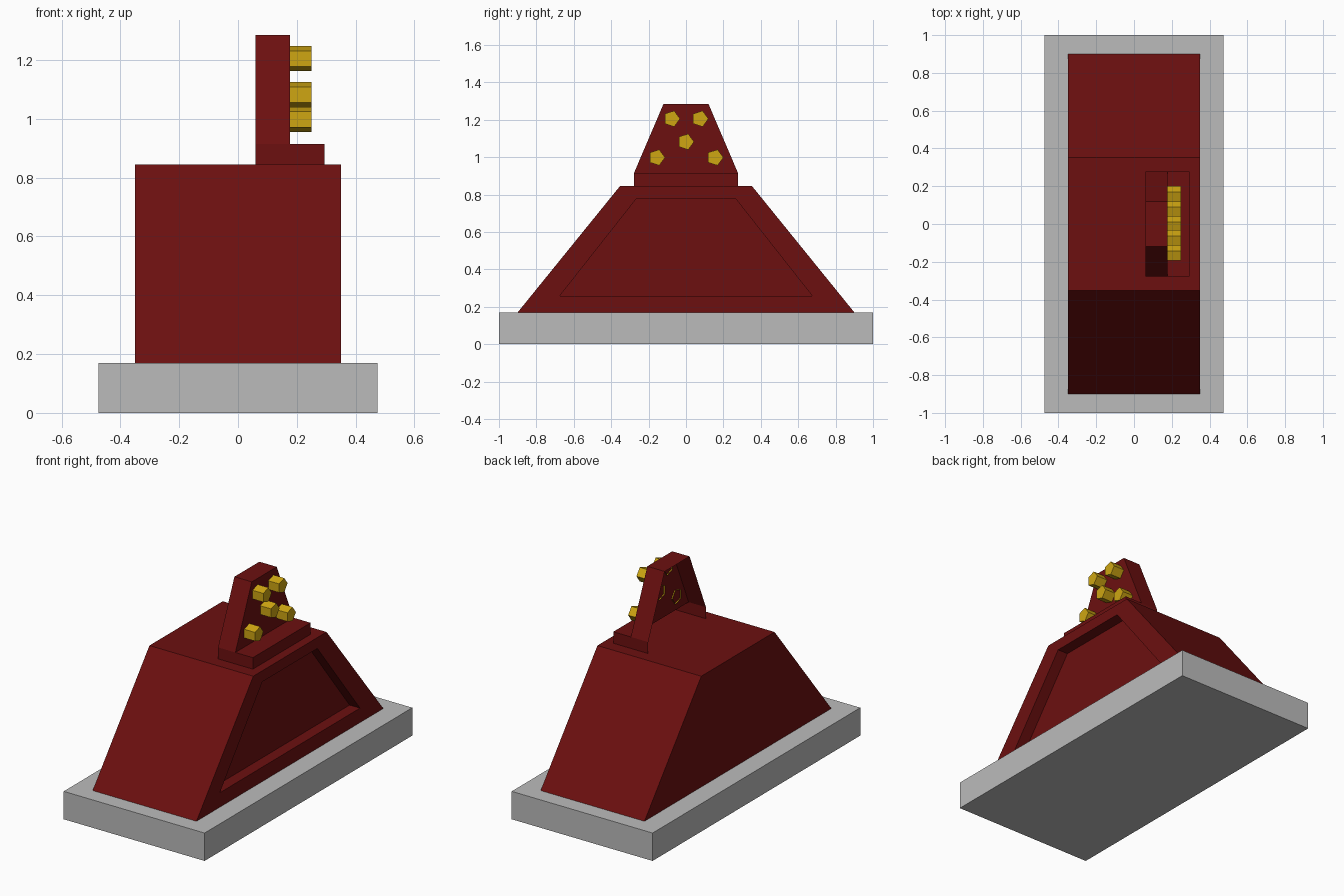
import bpy, bmesh, math

if "Cube" in bpy.data.objects:
    bpy.data.objects.remove(bpy.data.objects["Cube"])


def material(name, rgb):
    m = bpy.data.materials.new(name)
    m.diffuse_color = (*rgb, 1)
    m.use_nodes = True
    m.node_tree.nodes["Principled BSDF"].inputs["Base Color"].default_value = m.diffuse_color
    return m


GREY = material("stone_grey", (0.5, 0.5, 0.5))
RED = material("dark_red", (0.15, 0.005, 0.005))
GOLD = material("gold", (0.62, 0.38, 0.006))


def finish(name, bm, mat, closed=True):
    if closed:
        bmesh.ops.recalc_face_normals(bm, faces=bm.faces[:])
    me = bpy.data.meshes.new(name)
    bm.to_mesh(me)
    bm.free()
    me.materials.append(mat)
    ob = bpy.data.objects.new(name, me)
    bpy.context.collection.objects.link(ob)
    return ob


def trapezoid(bm, x, low, high):
    """Ring of four verts at x; low and high are (half width, z)."""
    (a, z0), (b, z1) = low, high
    return [bm.verts.new((x, y, z)) for y, z in
            ((-a, z0), (a, z0), (b, z1), (-b, z1))]


def bridge(bm, r0, r1, skip=()):
    for i in range(4):
        if i not in skip:
            j = (i + 1) % 4
            bm.faces.new((r0[i], r0[j], r1[j], r1[i]))


# plinth slab
bm = bmesh.new()
lo = trapezoid(bm, -0.475, (1, 0), (1, 0.17))
hi = trapezoid(bm, 0.475, (1, 0), (1, 0.17))
bridge(bm, lo, hi)
bm.faces.new(lo)
bm.faces.new(hi)
finish("plinth", bm, GREY)

# sloped body with a recessed panel on the right side
bm = bmesh.new()
back = trapezoid(bm, -0.35, (0.9, 0.17), (0.353, 0.845))
front = trapezoid(bm, 0.35, (0.9, 0.17), (0.353, 0.845))
rim = trapezoid(bm, 0.35, (0.675, 0.258), (0.265, 0.778))
floor = trapezoid(bm, 0.28, (0.675, 0.258), (0.265, 0.778))
for a, b in ((back, front), (front, rim), (rim, floor)):
    bridge(bm, a, b)
bm.faces.new(back)
bm.faces.new(floor)
finish("body", bm, RED)

# upright plate: shell open at the back and bottom
bm = bmesh.new()
back = trapezoid(bm, 0.06, (0.278, 0.915), (0.12, 1.285))
front = trapezoid(bm, 0.177, (0.278, 0.915), (0.12, 1.285))
bridge(bm, back, front, skip=(0,))
bm.faces.new(front)
# foot: shell open at the back, with a ledge in front of the plate
foot_back = trapezoid(bm, 0.06, (0.278, 0.845), (0.278, 0.915))
foot_front = trapezoid(bm, 0.295, (0.278, 0.845), (0.278, 0.915))
bridge(bm, foot_back, foot_front, skip=(0, 2))
bm.faces.new(foot_front)
bm.faces.new((front[0], front[1], foot_front[2], foot_front[3]))
bmesh.ops.remove_doubles(bm, verts=bm.verts[:], dist=1e-4)
finish("upright_bracket", bm, RED)

# five-sided studs, open at the back
for n, (y, z) in enumerate(((-0.077, 1.205), (0.075, 1.205), (-0.002, 1.082),
                            (-0.157, 0.998), (0.155, 0.998))):
    bm = bmesh.new()
    rings = [[bm.verts.new((x, y + 0.045 * math.cos(k * math.tau / 5),
                            z + 0.045 * math.sin(k * math.tau / 5)))
              for k in range(5)] for x in (0.17, 0.25)]
    for k in range(5):
        j = (k + 1) % 5
        bm.faces.new((rings[0][k], rings[0][j], rings[1][j], rings[1][k]))
    bm.faces.new(rings[1])
    finish(f"stud_{n + 1}", bm, GOLD)
